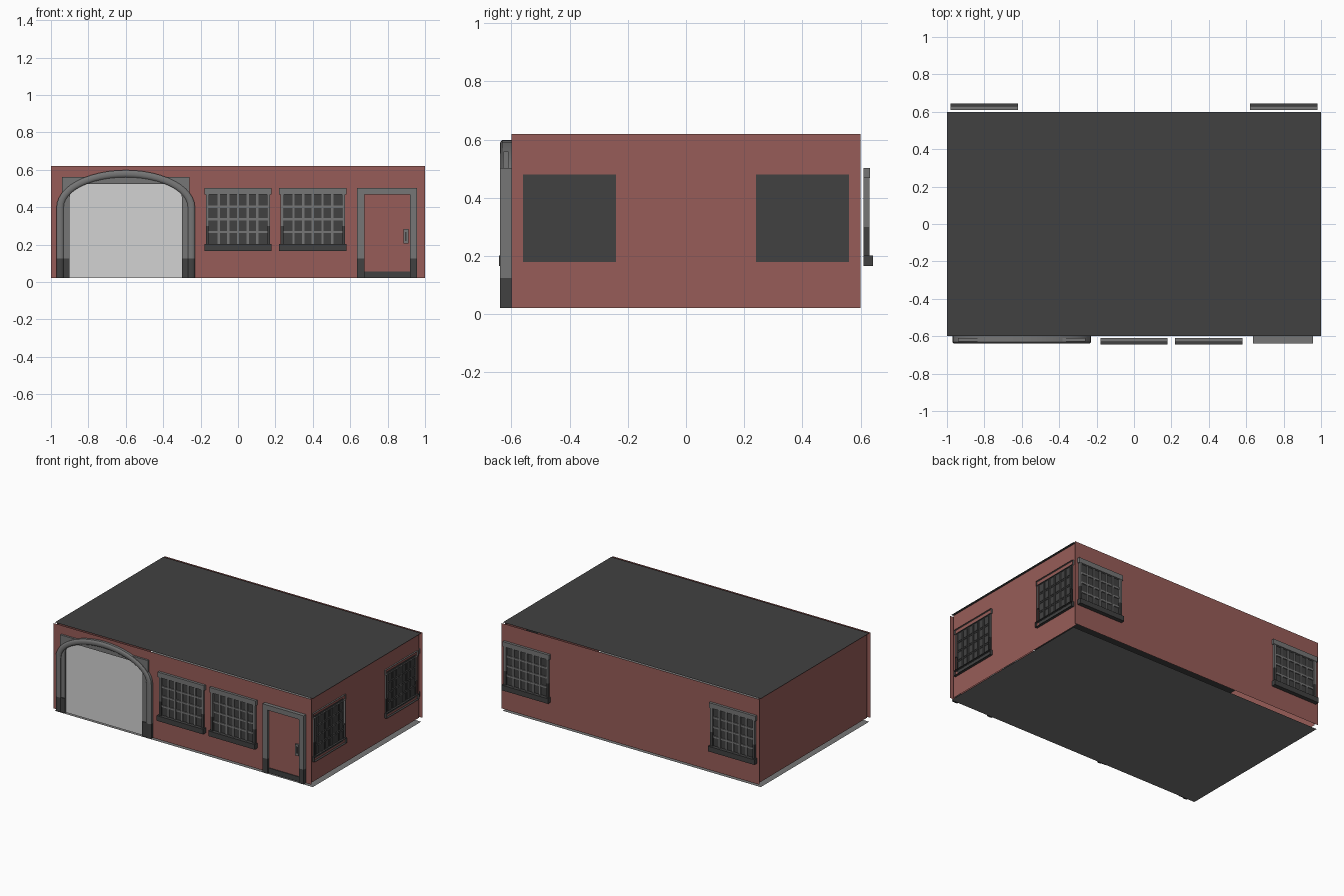
import bpy, bmesh, math
from mathutils import Matrix, Vector

if "Cube" in bpy.data.objects:
    bpy.data.objects.remove(bpy.data.objects["Cube"])


def material(name, r, g, b):
    m = bpy.data.materials.new(name)
    m.diffuse_color = (r, g, b, 1)
    m.use_nodes = True
    m.node_tree.nodes["Principled BSDF"].inputs["Base Color"].default_value = m.diffuse_color
    return m


RED = material("brick_red", 0.31, 0.108, 0.098)
DARK = material("charcoal", 0.053, 0.053, 0.053)
GREY = material("trim_grey", 0.18, 0.18, 0.18)
LIGHT = material("shutter_light_grey", 0.65, 0.65, 0.65)


def finish(name, bm, mats, rule=None):
    if rule:
        for f in bm.faces:
            f.material_index = rule(f)
    me = bpy.data.meshes.new(name)
    bm.to_mesh(me)
    bm.free()
    for m in mats:
        me.materials.append(m)
    ob = bpy.data.objects.new(name, me)
    bpy.context.collection.objects.link(ob)
    return ob


def box(name, lo, hi, mat, M=Matrix(), open_front=False):
    bm = bmesh.new()
    size = [h - l for l, h in zip(lo, hi)]
    mid = [(h + l) / 2 for l, h in zip(lo, hi)]
    bmesh.ops.create_cube(bm, size=1, matrix=Matrix.Translation(mid) @ Matrix.Diagonal((*size, 1)))
    if open_front:
        bm.normal_update()
        gone = [f for f in bm.faces if abs(f.normal.y) > 0.5]
        bmesh.ops.delete(bm, geom=gone, context='FACES_ONLY')
    bmesh.ops.transform(bm, matrix=M, verts=bm.verts)
    return finish(name, bm, [mat])


def sheet(name, centre, u, v, mat):
    """Single flat rectangle with half-extents u and v, facing u x v."""
    c, u, v = Vector(centre), Vector(u), Vector(v)
    bm = bmesh.new()
    bm.faces.new([bm.verts.new(p) for p in (c - u - v, c + u - v, c + u + v, c - u + v)])
    return finish(name, bm, [mat])


def split_post(name, x0, x1, y0, y1, z0, zs, z1, M=Matrix(), open_front=False):
    """Trim post, dark below zs and grey above."""
    box(name + "_base", (x0, y0, z0), (x1, y1, zs), DARK, M, open_front)
    box(name, (x0, y0, zs), (x1, y1, z1), GREY, M, open_front)


# Shell: separate flat walls, roof and floor
ZM, ZH = 0.321, 0.299
sheet("front_wall", (0, -0.614, ZM), (1, 0, 0), (0, 0, ZH), RED)
sheet("back_wall", (0, 0.614, ZM), (-1, 0, 0), (0, 0, ZH), RED)
sheet("right_wall", (0.982, 0, ZM), (0, 0.6, 0), (0, 0, ZH), RED)
sheet("left_wall", (-0.982, 0, ZM), (0, -0.6, 0), (0, 0, ZH), RED)
sheet("roof", (0, 0, 0.62), (1, 0, 0), (0, 0.6, 0), DARK)
sheet("floor", (0, 0, 0), (1, 0, 0), (0, 0.6, 0), GREY)


def window(name, M, of=False):
    """Window around local x = 0, outward is -y; of leaves the frame boxes open."""
    box(name + "_glass", (-0.16, -0.018, 0.18), (0.16, -0.01, 0.48), DARK, M)
    for i in range(5):
        x = -0.155 + 0.31 * (i + 1) / 6
        box(name + "_upright_bar", (x - 0.006, -0.025, 0.2), (x + 0.006, -0.017, 0.47), GREY, M, of)
    for i in range(3):
        z = 0.2 + 0.27 * (i + 1) / 4
        box(name + "_cross_bar", (-0.155, -0.024, z - 0.006), (0.155, -0.017, z + 0.006), GREY, M, of)
    split_post(name + "_left_jamb", -0.172, -0.155, -0.03, -0.01, 0.2, 0.3, 0.47, M, of)
    split_post(name + "_right_jamb", 0.155, 0.172, -0.03, -0.01, 0.2, 0.3, 0.47, M, of)
    box(name + "_lintel", (-0.18, -0.032, 0.468), (0.18, -0.01, 0.503), GREY, M, of)
    box(name + "_sill", (-0.18, -0.043, 0.166), (0.18, -0.01, 0.202), DARK, M, of)


# Windows: two in front, two at the back, two shallow ones on the right
for i, x in enumerate((0, 0.4)):
    window(f"front_window_{i}", Matrix.Translation((x, -0.6, 0)))
for i, x in enumerate((-0.8, 0.8)):
    window(f"back_window_{i}", Matrix.Translation((x, 0.6, 0)) @ Matrix.Rotation(math.pi, 4, 'Z'))
for i, y in enumerate((-0.4, 0.4)):
    window(f"right_window_{i}", Matrix.Translation((0.974, y, 0))
           @ Matrix.Rotation(math.pi / 2, 4, 'Z') @ Matrix.Diagonal((1, 0.6, 1, 1)), True)

# Entrance door
split_post("door_left_jamb", 0.637, 0.675, -0.64, -0.6, 0.022, 0.125, 0.468)
split_post("door_right_jamb", 0.92, 0.957, -0.64, -0.6, 0.022, 0.125, 0.468)
box("door_head", (0.637, -0.64, 0.468), (0.957, -0.6, 0.503), GREY)
box("door_panel", (0.675, -0.62, 0.022), (0.92, -0.61, 0.47), RED)
box("door_kick_plate", (0.675, -0.625, 0.022), (0.92, -0.615, 0.057), DARK)
box("door_handle_plate", (0.885, -0.632, 0.205), (0.912, -0.615, 0.283), GREY)
box("door_handle_slot", (0.894, -0.634, 0.22), (0.902, -0.63, 0.268), DARK)

# Garage shutter
CX = -0.6
box("garage_shutter", (-0.91, -0.619, 0.022), (-0.29, -0.612, 0.53), LIGHT)

# Flat garage frame: rectangle outside, rounded corners inside
half = [(0.34, 0.56), (0.34, 0.022), (0.3, 0.022), (0.3, 0.45)]
half += [(0.24 + 0.06 * math.cos(a), 0.45 + 0.075 * math.sin(a))
         for a in (math.pi / 2 * k / 5 for k in range(1, 6))]
outline = half + [(-x, z) for x, z in reversed(half)]
bm = bmesh.new()
face = bm.faces.new([bm.verts.new((CX + x, -0.628, z)) for x, z in outline])
ext = bmesh.ops.extrude_face_region(bm, geom=[face], use_keep_orig=True)
bmesh.ops.translate(bm, vec=(0, 0.018, 0),
                    verts=[v for v in ext["geom"] if isinstance(v, bmesh.types.BMVert)])
bmesh.ops.recalc_face_normals(bm, faces=bm.faces)
finish("garage_frame", bm, [GREY])
for s in (-1, 1):
    a, b = sorted((CX + s * 0.3, CX + s * 0.34))
    box("garage_frame_base", (a, -0.633, 0.022), (b, -0.61, 0.125), DARK)

# Round moulding that forms the arch
A, B, SPRING, N = 0.37, 0.198, 0.40, 24
section = [(0, -0.6), (0, -0.632), (0.006, -0.638), (0.014, -0.64),
           (0.024, -0.64), (0.032, -0.638), (0.038, -0.632), (0.038, -0.6)]
stations = [("r", 0.022), ("r", 0.125)]
stations += [("c", math.pi * k / N) for k in range(N + 1)]
stations += [("l", 0.125), ("l", 0.022)]
bm = bmesh.new()
rings = []
for kind, v in stations:
    ring = []
    for t, y in section:
        if kind == "c":
            p = (CX + (A - t) * math.cos(v), y, SPRING + (B - t) * math.sin(v))
        else:
            p = (CX + (A - t) * (1 if kind == "r" else -1), y, v)
        ring.append(bm.verts.new(p))
    rings.append(ring)
S = len(section)
for r0, r1 in zip(rings, rings[1:]):
    for j in range(S):
        k = (j + 1) % S
        bm.faces.new((r0[j], r0[k], r1[k], r1[j]))
bm.faces.new(rings[0])
bm.faces.new(rings[-1])
bmesh.ops.recalc_face_normals(bm, faces=bm.faces)
arch = finish("garage_arch", bm, [GREY, DARK], lambda f: int(f.calc_center_median().z < 0.125))
bpy.context.view_layer.objects.active = arch
arch.select_set(True)
bpy.ops.object.shade_smooth_by_angle(angle=math.radians(40))
